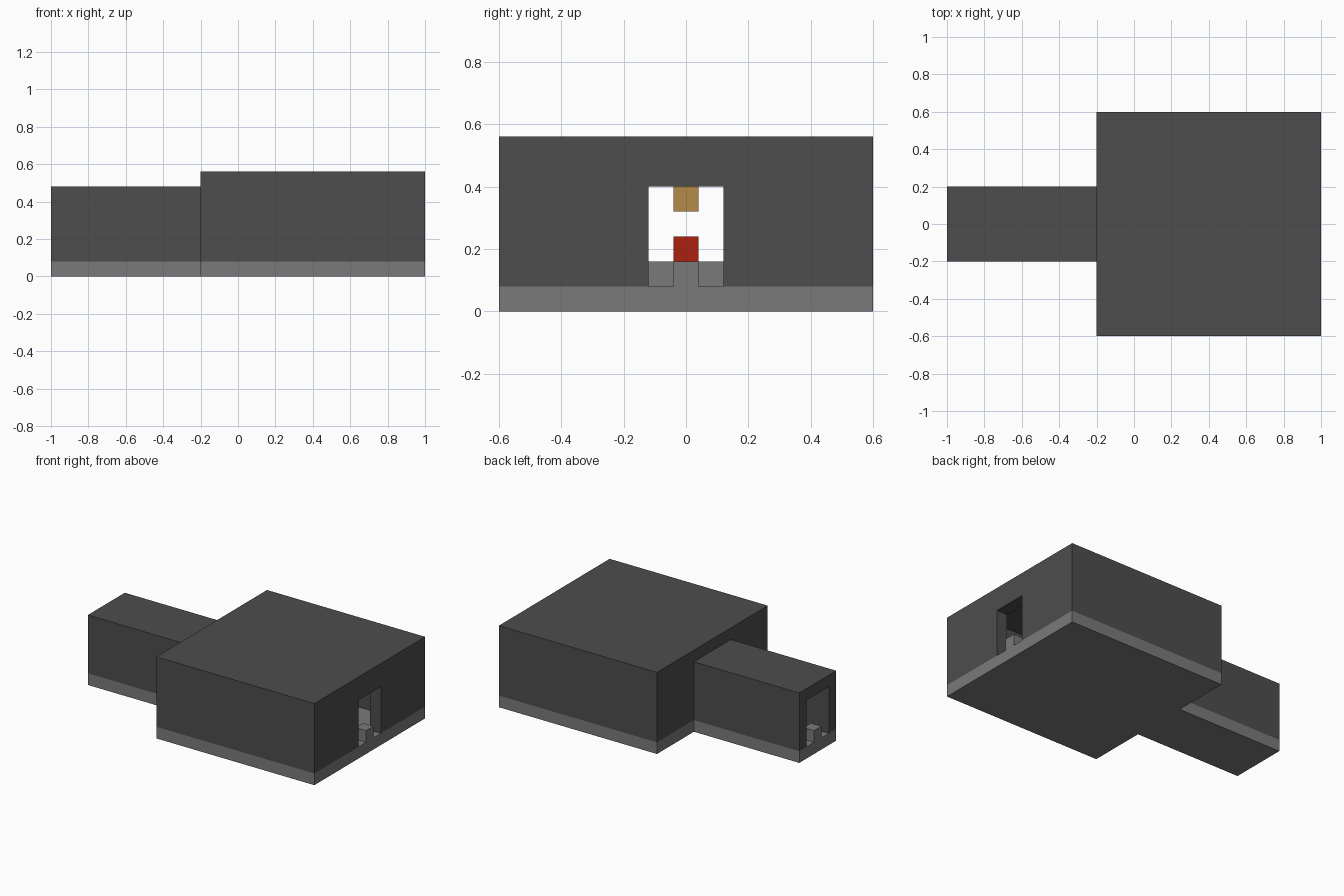
import bpy
import bmesh
from mathutils import Matrix, Vector

default = bpy.data.objects.get("Cube")
if default:
    bpy.data.objects.remove(default, do_unlink=True)


def material(name, r, g, b):
    mat = bpy.data.materials.new(name)
    mat.use_nodes = True
    mat.diffuse_color = (r, g, b, 1)
    mat.node_tree.nodes["Principled BSDF"].inputs["Base Color"].default_value = (r, g, b, 1)
    return mat


WALL = material("dark stone", 0.075, 0.075, 0.075)
FLOOR = material("grey stone", 0.195, 0.195, 0.195)
RED = material("red", 0.4, 0.015, 0.005)
GOLD = material("gold", 0.46, 0.26, 0.065)


def box(name, mat, x, y, z):
    """Box from (low, high) spans on x and z, and a half width on y."""
    low, high = Vector((x[0], -y, z[0])), Vector((x[1], y, z[1]))
    bm = bmesh.new()
    bmesh.ops.create_cube(bm, size=1, matrix=Matrix.Translation((low + high) / 2)
                          @ Matrix.Diagonal((*(high - low), 1)))
    mesh = bpy.data.meshes.new(name)
    bm.to_mesh(mesh)
    bm.free()
    mesh.materials.append(mat)
    obj = bpy.data.objects.new(name, mesh)
    bpy.context.collection.objects.link(obj)
    return obj


def hollow(obj, *spans):
    """Cut box-shaped spaces out of a solid block."""
    for x, y, z in spans:
        cutter = box("cutter", WALL, x, y, z)
        cutter.hide_render = True
        mod = obj.modifiers.new("hollow", 'BOOLEAN')
        mod.operation, mod.solver, mod.object = 'DIFFERENCE', 'EXACT', cutter
        bpy.context.view_layer.objects.active = obj
        bpy.ops.object.modifier_apply(modifier=mod.name)
        bpy.data.objects.remove(cutter, do_unlink=True)


U = 0.08           # block size, also the wall and floor thickness
DOOR, DOOR_TOP = 0.12, 0.4
ROOM, HALL = (-0.2, 1), (-1, -0.2)

# Floors
box("room_floor", FLOOR, ROOM, 0.6, (0, U))
box("passage_floor", FLOOR, HALL, 0.2, (0, U))

# Room walls and roof, with a chamber and a doorway at each end
room = box("room_walls", WALL, ROOM, 0.6, (U, 0.56))
hollow(room,
       ((ROOM[0] + U, ROOM[1] - U), 0.36, (0, 0.48)),
       ((ROOM[0] - U, ROOM[1] + U), DOOR, (0, DOOR_TOP)))

# Passage walls and roof, open right through
passage = box("passage_walls", WALL, HALL, 0.2, (U, 0.48))
hollow(passage, ((HALL[0] - U, HALL[1] + U), DOOR, (0, DOOR_TOP)))

# Threshold blocks in the two outer doorways
box("room_threshold", FLOOR, (1 - U, 1), U / 2, (U, 2 * U))
box("passage_threshold", FLOOR, (-1, -1 + U), U / 2, (U, 2 * U))

# Dais with a red block, and a lamp hanging above it
box("dais", FLOOR, (0.28, 0.52), DOOR, (U, 2 * U))
box("red_block", RED, (0.36, 0.44), U / 2, (2 * U, 3 * U))
box("hanging_lamp", GOLD, (0.36, 0.44), U / 2, (4 * U, 6 * U))
